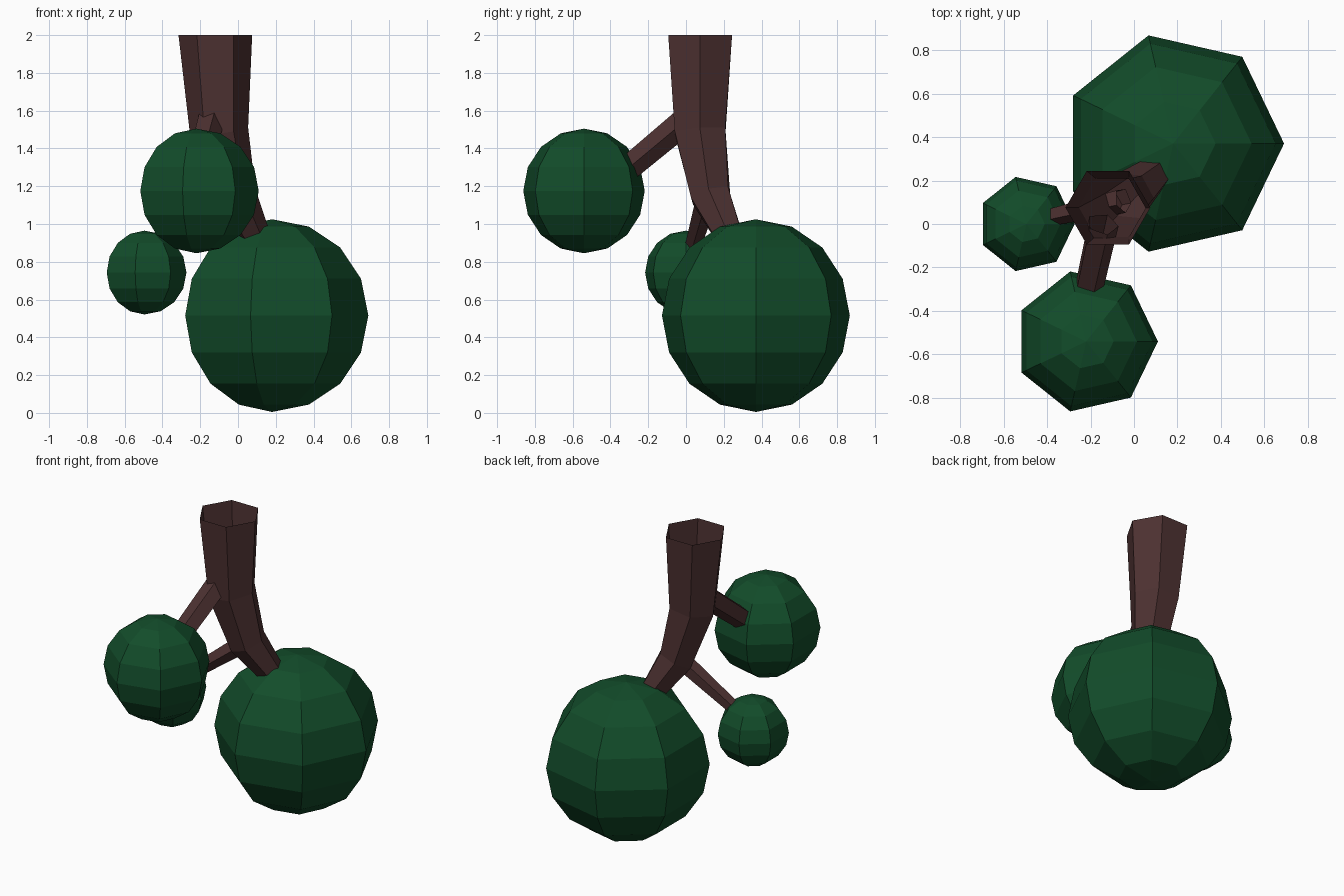
import bpy, bmesh, math
from mathutils import Vector

if "Cube" in bpy.data.objects:
    bpy.data.objects.remove(bpy.data.objects["Cube"])


def material(name, rgb):
    m = bpy.data.materials.new(name)
    m.diffuse_color = (*rgb, 1)
    m.use_nodes = True
    m.node_tree.nodes["Principled BSDF"].inputs["Base Color"].default_value = m.diffuse_color
    return m


BARK = material("dark_bark", (0.074, 0.031, 0.031))
LEAF = material("deep_green", (0.006, 0.072, 0.023))


def finish(name, bm, mat):
    bmesh.ops.recalc_face_normals(bm, faces=bm.faces)
    me = bpy.data.meshes.new(name)
    bm.to_mesh(me)
    bm.free()
    me.materials.append(mat)
    ob = bpy.data.objects.new(name, me)
    bpy.context.collection.objects.link(ob)
    return ob


def bridge(bm, a, b):
    n = len(a)
    for i in range(n):
        bm.faces.new((a[i], a[(i + 1) % n], b[(i + 1) % n], b[i]))


def tube(name, path, sides, first_dir=None):
    """Open tapered tube through (point, radius) pairs."""
    bm = bmesh.new()
    pts = [Vector(p) for p, r in path]
    prev = None
    for i, (p, r) in enumerate(path):
        before = (pts[i] - pts[i - 1]).normalized() if i else Vector()
        after = (pts[i + 1] - pts[i]).normalized() if i + 1 < len(pts) else Vector()
        t = (before + after).normalized()
        if i == 0 and first_dir:
            t = Vector(first_dir)
        u = Vector((1, 0, 0))
        u = (u - t * u.dot(t)).normalized()
        v = t.cross(u)
        ring = []
        for k in range(sides):
            a = math.tau * k / sides
            ring.append(bm.verts.new(pts[i] + r * (math.cos(a) * u + math.sin(a) * v)))
        if prev:
            bridge(bm, prev, ring)
        prev = ring
    return finish(name, bm, BARK)


def ball(name, centre, radius, segs=7, rings=8):
    """Low-poly foliage ball with a corner facing +x."""
    bm = bmesh.new()
    c = Vector(centre)
    rows = []
    for j in range(1, rings):
        f = math.pi * j / rings
        rows.append([bm.verts.new(c + radius * Vector((
            math.sin(f) * math.cos(math.tau * k / segs),
            math.sin(f) * math.sin(math.tau * k / segs),
            math.cos(f)))) for k in range(segs)])
    for a, b in zip(rows, rows[1:]):
        bridge(bm, a, b)
    for row, s in ((rows[0], 1), (rows[-1], -1)):
        pole = bm.verts.new(c + Vector((0, 0, s * radius)))
        for k in range(segs):
            bm.faces.new((row[k], row[(k + 1) % segs], pole))
    return finish(name, bm, LEAF)


# Hanging trunk, open at the top, bending into the large foliage ball
tube("trunk", [((-0.12, 0.075, 2.0), 0.195), ((-0.10, 0.075, 1.49), 0.155),
               ((-0.02, 0.13, 1.15), 0.118), ((0.11, 0.245, 0.90), 0.075)],
     6, (0, 0, -1))

# Side branches
tube("front_branch", [((-0.145, 0.0, 1.55), 0.075), ((-0.225, -0.36, 1.25), 0.068)], 5)
tube("left_branch", [((-0.05, 0.11, 1.13), 0.06), ((-0.40, 0.03, 0.86), 0.042)], 5)

# Foliage
ball("large_foliage", (0.18, 0.37, 0.515), 0.51)
ball("front_foliage", (-0.22, -0.54, 1.175), 0.33)
ball("left_foliage", (-0.495, 0.0, 0.743), 0.222)
